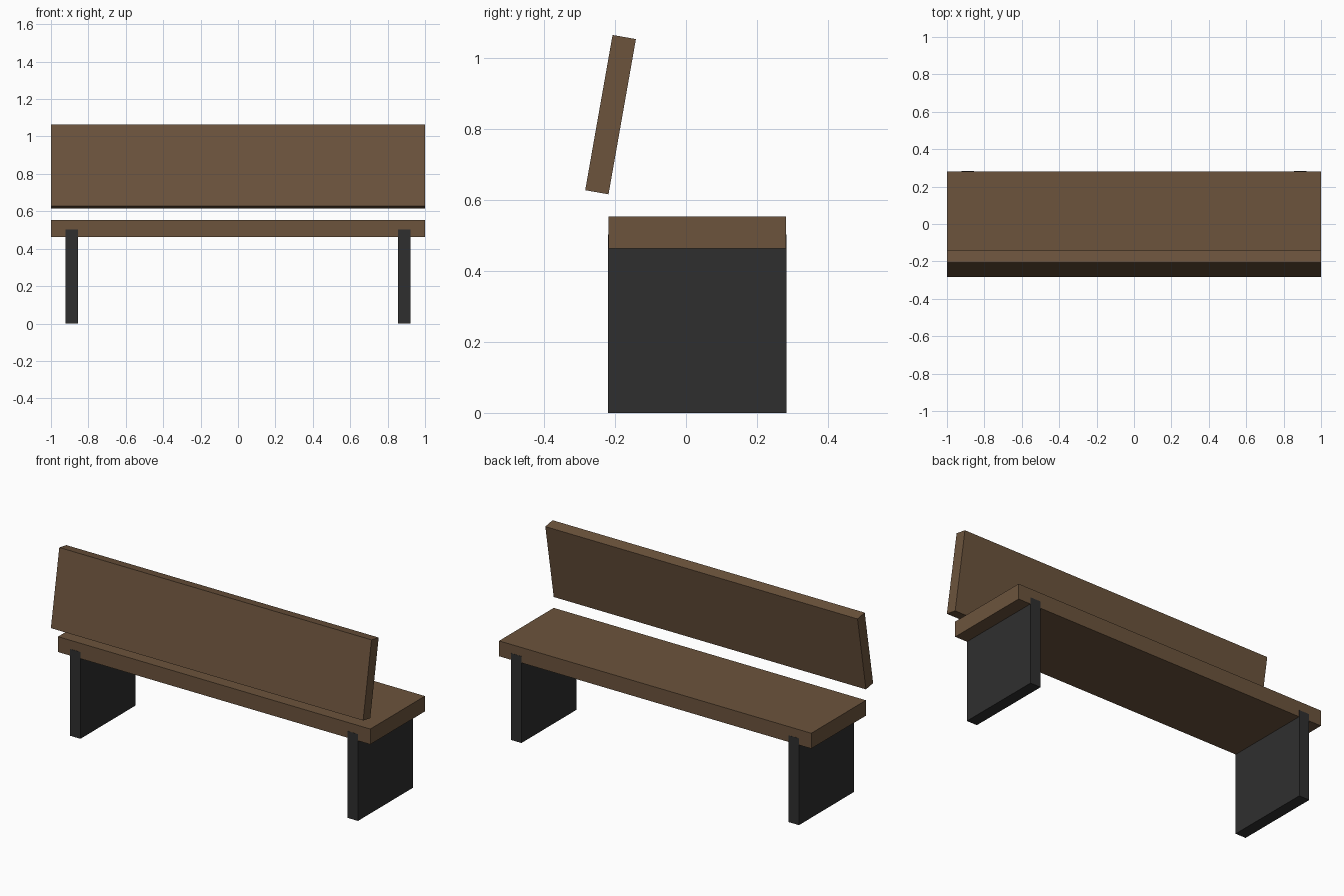
import bpy
from math import radians

cube = bpy.data.objects.get("Cube")
if cube:
    bpy.data.objects.remove(cube, do_unlink=True)


def material(name, rgb):
    mat = bpy.data.materials.new(name)
    mat.use_nodes = True
    colour = (*rgb, 1.0)
    mat.diffuse_color = colour
    mat.node_tree.nodes["Principled BSDF"].inputs["Base Color"].default_value = colour
    return mat


def board(name, size, centre, mat, tilt=0.0):
    """Plain rectangular board, tilted about x."""
    bpy.ops.mesh.primitive_cube_add(size=1, location=centre)
    obj = bpy.context.object
    obj.name = name
    obj.scale = size
    bpy.ops.object.transform_apply(location=False, rotation=False, scale=True)
    obj.rotation_euler.x = radians(tilt)
    obj.data.materials.append(mat)
    return obj


wood = material("brown wood", (0.15, 0.088, 0.046))
metal = material("dark metal", (0.028, 0.028, 0.028))

depth, centre_y = 0.5, 0.032

# Seat plank
board("seat", (2.0, depth, 0.089), (0, centre_y, 0.508), wood)

# Leaning backrest, floating just above the seat edge
board("backrest", (2.0, 0.0667, 0.444), (0, -0.2125, 0.84), wood, tilt=-10)

# Slab legs, let into the seat and a hair proud of its edges
for side, x in (("left", 0.889), ("right", -0.889)):
    board(side + "_leg", (0.066, depth + 0.002, 0.502), (x, centre_y, 0.251), metal)
